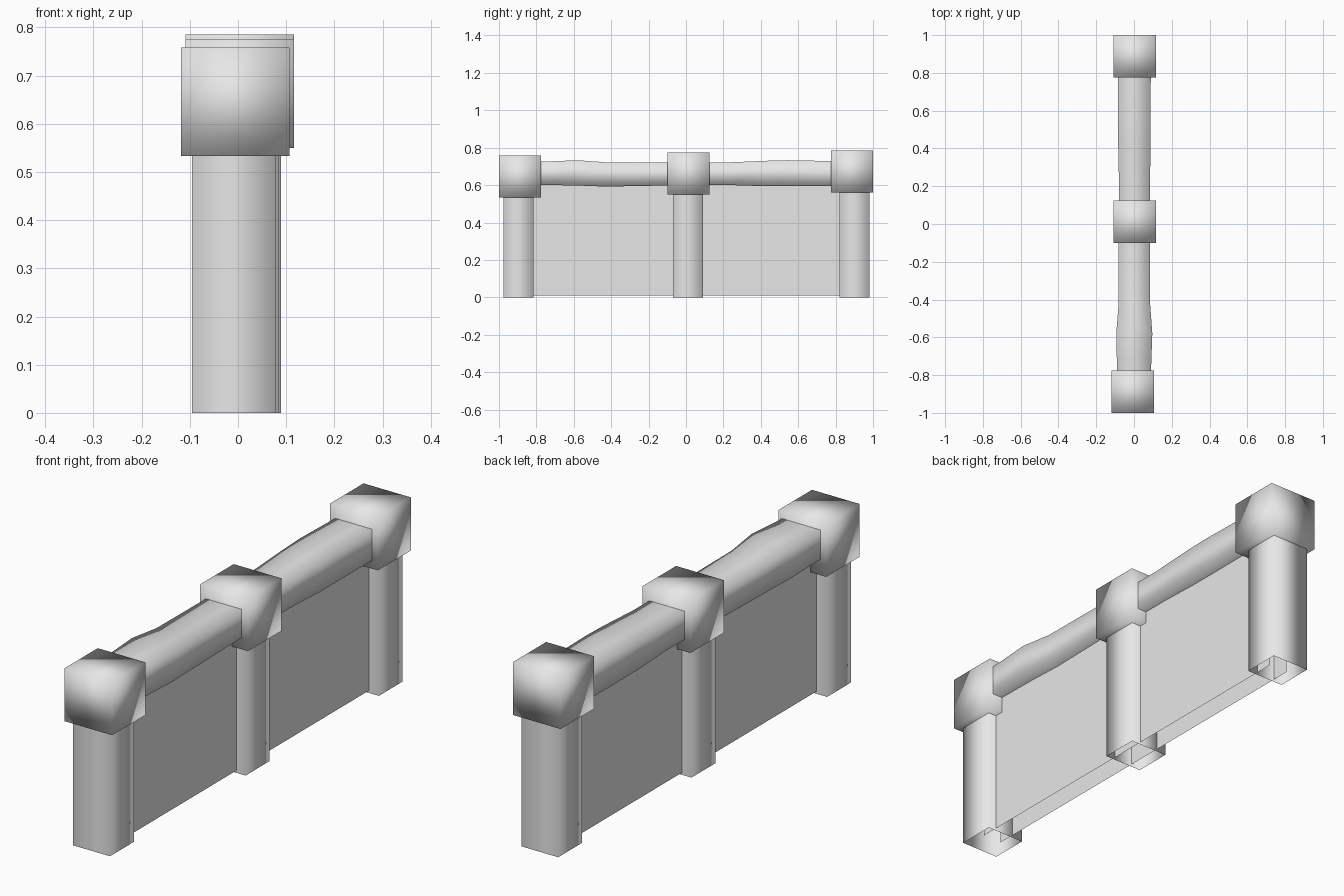
import bpy
import bmesh
from mathutils import Vector

if "Cube" in bpy.data.objects:
    bpy.data.objects.remove(bpy.data.objects["Cube"], do_unlink=True)

# One plain grey for everything
GREY = (0.8, 0.8, 0.8, 1.0)
stone = bpy.data.materials.new("light grey stone")
stone.use_nodes = True
stone.diffuse_color = GREY
bsdf = next(n for n in stone.node_tree.nodes if n.type == "BSDF_PRINCIPLED")
bsdf.inputs["Base Color"].default_value = GREY


def finish(bm, name, smooth):
    for f in bm.faces:
        f.smooth = smooth
    mesh = bpy.data.meshes.new(name)
    bm.to_mesh(mesh)
    bm.free()
    mesh.materials.append(stone)
    obj = bpy.data.objects.new(name, mesh)
    bpy.context.scene.collection.objects.link(obj)
    return obj


def box(name, low, high, open_axes=(), smooth=True):
    """Box between two corners, without the faces across the open axes."""
    low, high = Vector(low), Vector(high)
    bm = bmesh.new()
    bmesh.ops.create_cube(bm, size=1)
    bm.normal_update()
    unwanted = [f for f in bm.faces
                if any(abs(f.normal[a]) > 0.9 for a in open_axes)]
    bmesh.ops.delete(bm, geom=unwanted, context="FACES")
    size, centre = high - low, (high + low) / 2
    for v in bm.verts:
        v.co = centre + Vector(a * b for a, b in zip(v.co, size))
    return finish(bm, name, smooth)


def rail(name, stations):
    """Open rectangular tube along y; stations are (y, x0, x1, z0, z1)."""
    bm = bmesh.new()
    rings = []
    for y, x0, x1, z0, z1 in stations:
        corners = ((x0, z0), (x1, z0), (x1, z1), (x0, z1))
        rings.append([bm.verts.new((x, y, z)) for x, z in corners])
    for a, b in zip(rings, rings[1:]):
        for i in range(4):
            j = (i + 1) % 4
            bm.faces.new((a[i], b[i], b[j], a[j]))
    bmesh.ops.recalc_face_normals(bm, faces=bm.faces)
    # The top faces must look up
    bm.normal_update()
    top = max(bm.faces, key=lambda f: f.calc_center_median().z)
    if top.normal.z < 0:
        bmesh.ops.reverse_faces(bm, faces=bm.faces)
    return finish(bm, name, True)


# Posts (hollow shafts) and their block caps: name, x shift, y centre, cap base
CAP = 0.225
for name, x, y, z in (("front", -0.006, -0.888, 0.533),
                      ("middle", 0.004, 0.013, 0.55),
                      ("back", 0.004, 0.888, 0.56)):
    half = CAP / 2
    box(name + "_post_cap", (x - half, y - half, z), (x + half, y + half, z + CAP))
    sx = {"front": -0.008, "middle": -0.002, "back": 0.002}[name]
    sy = {"front": -0.895, "middle": 0.01, "back": 0.902}[name]
    box(name + "_post", (sx - 0.087, sy - 0.08, 0),
        (sx + 0.087, sy + 0.08, z + 0.05), open_axes=(2,))

# Wall panels: a pair of flat sheets per bay
for name, y0, y1 in (("front", -0.89, 0.01), ("back", 0.01, 0.9)):
    box(name + "_wall_panel", (-0.045, y0, 0.01), (0.042, y1, 0.65),
        open_axes=(1, 2), smooth=False)

# Hand rails, slightly uneven along their length
rail("front_rail", [(-0.85, -0.09, 0.088, 0.6, 0.724),
                    (-0.72, -0.091, 0.092, 0.6, 0.727),
                    (-0.58, -0.094, 0.097, 0.598, 0.733),
                    (-0.43, -0.082, 0.086, 0.592, 0.722),
                    (0.0, -0.082, 0.085, 0.6, 0.72)])
rail("back_rail", [(0.0, -0.08, 0.085, 0.6, 0.72),
                   (0.24, -0.08, 0.085, 0.6, 0.722),
                   (0.43, -0.084, 0.088, 0.594, 0.73),
                   (0.54, -0.085, 0.088, 0.594, 0.733),
                   (0.85, -0.085, 0.089, 0.595, 0.727)])
